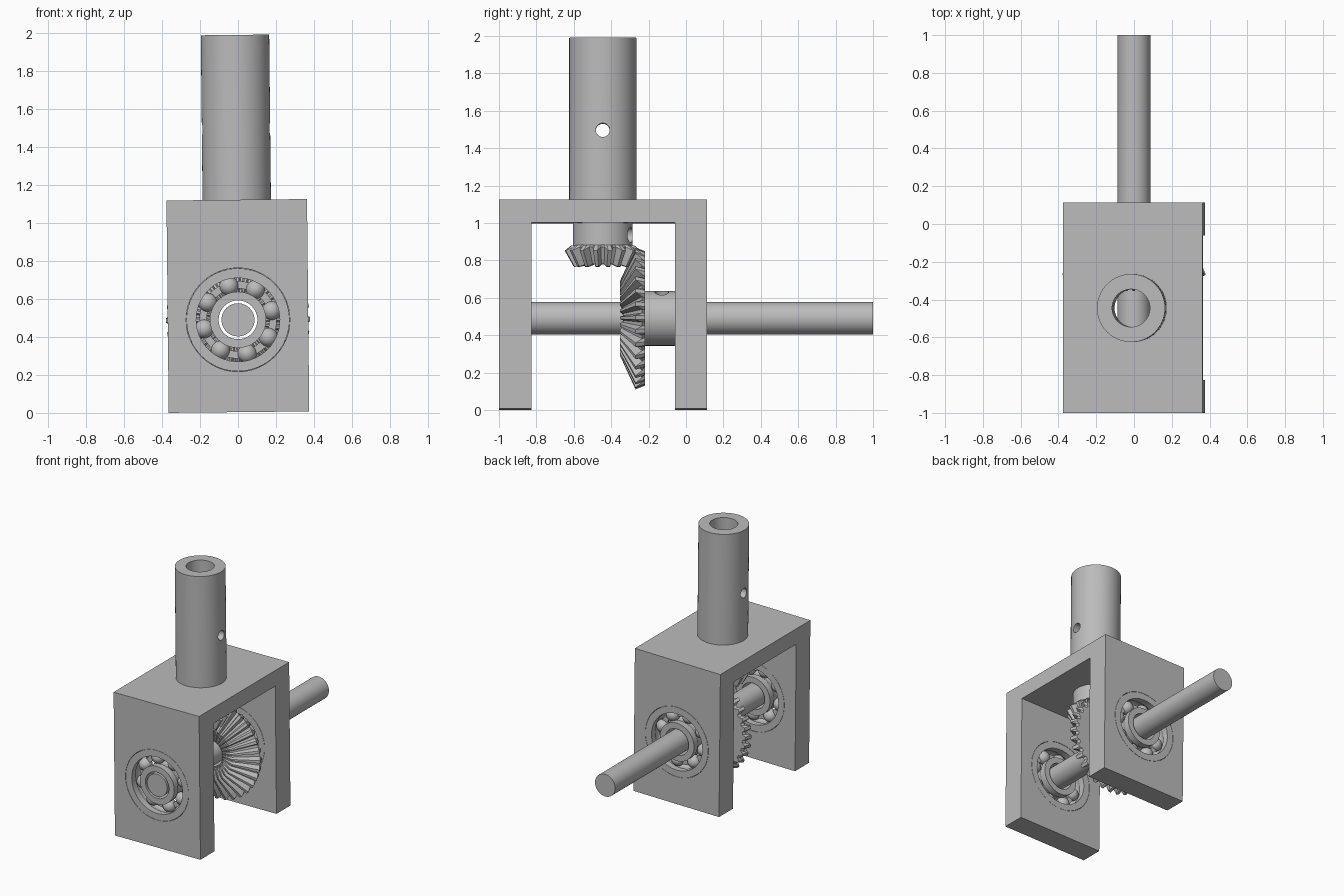
import bpy, bmesh
from math import sin, cos, pi, radians
from mathutils import Matrix, Vector

cube = bpy.data.objects.get("Cube")
if cube:
    bpy.data.objects.remove(cube, do_unlink=True)

steel = bpy.data.materials.new("grey_steel")
steel.use_nodes = True
grey = (0.5, 0.5, 0.5, 1)
steel.diffuse_color = grey
steel.node_tree.nodes["Principled BSDF"].inputs["Base Color"].default_value = grey

AXLE_Z = 0.49      # height of the horizontal shaft
TUBE_Y = -0.445    # depth of the vertical tube
ALONG_Y = Matrix.Rotation(pi / 2, 4, 'X')   # local +z becomes -y
DOWN = Matrix.Rotation(pi, 4, 'X')          # local +z becomes -z
TILT = (Matrix.Translation((0, 0, AXLE_Z)) @ Matrix.Rotation(radians(-0.6), 4, 'Y')
        @ Matrix.Translation((0, 0, -AXLE_Z)))
parts = []


def add(name, bm, place=Matrix(), part=True):
    bmesh.ops.recalc_face_normals(bm, faces=bm.faces[:])
    mesh = bpy.data.meshes.new(name)
    bm.to_mesh(mesh)
    bm.free()
    mesh.transform(place)
    mesh.materials.append(steel)
    ob = bpy.data.objects.new(name, mesh)
    bpy.context.collection.objects.link(ob)
    if part:
        parts.append(ob)
    return ob


def loft(rings):
    """Closed loop of rings joined by quads."""
    bm = bmesh.new()
    rows = [[bm.verts.new(p) for p in ring] for ring in rings]
    for k, a in enumerate(rows):
        b = rows[(k + 1) % len(rows)]
        for i in range(len(a)):
            j = (i + 1) % len(a)
            bm.faces.new((a[i], a[j], b[j], b[i]))
    return bm


def lathe(name, profile, place, n=64):
    rings = [[(r * cos(2 * pi * i / n), r * sin(2 * pi * i / n), z) for i in range(n)]
             for r, z in profile]
    return add(name, loft(rings), place)


def sleeve(name, inner, outer, length, place):
    return lathe(name, [(inner, 0), (outer, 0), (outer, length), (inner, length)], place)


def rod(name, radius, length, place, part=True, n=64):
    bm = bmesh.new()
    bmesh.ops.create_cone(bm, cap_ends=True, segments=n, radius1=radius,
                          radius2=radius, depth=length)
    return add(name, bm, place, part)


def cut(ob, radius, length, place):
    cutter = rod("hole_cutter", radius, length, place, False)
    cutter.hide_render = True
    mod = ob.modifiers.new("hole", 'BOOLEAN')
    mod.operation = 'DIFFERENCE'
    mod.solver = 'EXACT'
    mod.object = cutter
    bpy.context.view_layer.objects.active = ob
    bpy.ops.object.modifier_apply(modifier=mod.name)
    bpy.data.objects.remove(cutter, do_unlink=True)


def bevel_gear(name, teeth, phase, bore, back, root, tip, apex, shrink, place):
    """Teeth taper toward the apex; back, root and tip are outer-end (radius, height)."""
    def toward_apex(p):
        return p[0] * shrink, apex - (apex - p[1]) * shrink

    def ring(low, high):
        pts = []
        for t in range(teeth):
            for off, (r, z) in ((0, low), (0.2, high), (0.5, high), (0.7, low)):
                a = 2 * pi * (t + off + phase) / teeth
                pts.append((r * cos(a), r * sin(a), z))
        return pts

    inner = toward_apex(root)
    rings = [ring((bore, 0), (bore, 0)), ring(*back), ring(root, tip),
             ring(inner, toward_apex(tip)), ring((bore, inner[1]), (bore, inner[1]))]
    return add(name, loft(rings), place)


def at(x, y, z):
    return Matrix.Translation((x, y, z))


# Housing: an inverted U extruded across x, with bearing seats and a tube opening
bm = bmesh.new()
outline = [(-1, 0.004), (-1, 1.122), (0.113, 1.122), (0.113, 0.004),
           (-0.06, 0.004), (-0.06, 1), (-0.826, 1), (-0.826, 0.004)]
face = bm.faces.new([bm.verts.new((-0.37, y, z)) for y, z in outline])
extruded = bmesh.ops.extrude_face_region(bm, geom=[face])["geom"]
bmesh.ops.translate(bm, vec=(0.74, 0, 0),
                    verts=[v for v in extruded if isinstance(v, bmesh.types.BMVert)])
housing = add("housing", bm)
for wall_y in (-0.913, 0.027):
    cut(housing, 0.273, 0.3, at(0, wall_y, AXLE_Z) @ ALONG_Y)
cut(housing, 0.1, 0.4, at(0, TUBE_Y, 1.06))

# Ball bearings, one in each wall
W = 0.0865
for side, wall_y in (("front", -0.913), ("back", 0.0265)):
    seat = at(0, wall_y, AXLE_Z) @ ALONG_Y
    lathe(side + "_bearing_outer_ring",
          [(0.271, -W), (0.271, W), (0.22, W), (0.22, 0.04), (0.232, 0.02),
           (0.235, 0), (0.232, -0.02), (0.22, -0.04), (0.22, -W)], seat)
    lathe(side + "_bearing_inner_ring",
          [(0.102, -W), (0.102, W), (0.148, W), (0.148, 0.04), (0.136, 0.02),
           (0.133, 0), (0.136, -0.02), (0.148, -0.04), (0.148, -W)], seat)
    lathe(side + "_bearing_cage",
          [(0.165, -0.01), (0.204, -0.01), (0.204, 0.01), (0.165, 0.01)], seat)
    bm = bmesh.new()
    for k in range(8):
        a = radians(14.5 + 45 * k)
        bmesh.ops.create_uvsphere(bm, u_segments=24, v_segments=14, radius=0.05,
                                  matrix=at(0.184 * cos(a), 0.184 * sin(a), 0))
    add(side + "_bearing_balls", bm, seat)

# Horizontal shaft
rod("horizontal_shaft", 0.087, 2, at(0, 0, AXLE_Z) @ ALONG_Y)

# Vertical tube with a cross-drilled pin hole
tube = sleeve("vertical_tube", 0.1, 0.18, 0.868, at(0, TUBE_Y, 1.122))
cut(tube, 0.037, 0.8, at(0, TUBE_Y, 1.495) @ Matrix.Rotation(pi / 2, 4, 'Y'))

# Large bevel gear and its hub with a set screw hole
bevel_gear("large_gear", 32, -0.35, 0.102, ((0.335, 0), (0.36, 0)), (0.355, 0.015),
           (0.38, 0.05), 0.225, 0.52, at(0, -0.22, AXLE_Z) @ ALONG_Y)
hub = sleeve("large_gear_hub", 0.102, 0.147, 0.16, at(0, -0.06, AXLE_Z) @ ALONG_Y)
cut(hub, 0.037, 0.14, at(0, -0.13, AXLE_Z) @ Matrix.Rotation(radians(18), 4, 'Y')
    @ at(0, 0, 0.14))

# Small bevel gear and its hub with a set screw hole
bevel_gear("small_gear", 16, 0.15, 0.1, ((0.15, 0), (0.17, 0)), (0.165, 0.01),
           (0.205, 0.028), 0.39, 0.76, at(0, TUBE_Y, 0.88) @ DOWN)
hub = sleeve("small_gear_hub", 0.1, 0.16, 0.12, at(0, TUBE_Y, 0.88))
cut(hub, 0.04, 0.14, at(0, TUBE_Y, 0.935) @ Matrix.Rotation(radians(-20), 4, 'Z')
    @ ALONG_Y @ at(0, 0, -0.14))

# Lean the assembly slightly and shade it
for ob in parts:
    ob.data.transform(TILT)
    bpy.ops.object.select_all(action='DESELECT')
    ob.select_set(True)
    bpy.context.view_layer.objects.active = ob
    bpy.ops.object.shade_smooth_by_angle(angle=radians(30))
